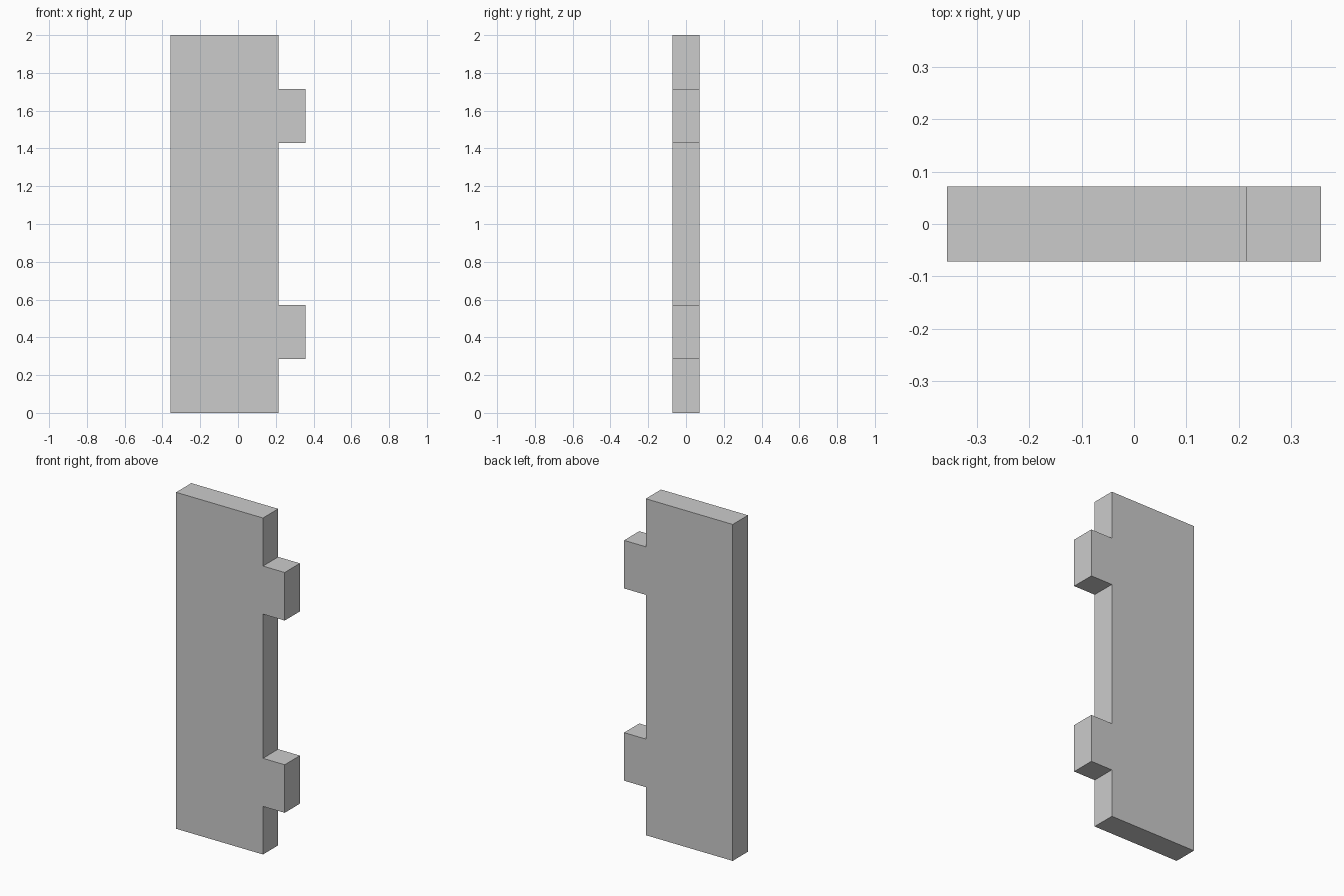
import bpy
import bmesh
from mathutils import Vector

if "Cube" in bpy.data.objects:
    bpy.data.objects.remove(bpy.data.objects["Cube"])

U = 2 / 14            # grid module: the panel is 14 modules tall
LEFT, EDGE, TIP = -2.5 * U, 1.5 * U, 2.5 * U
THICK = U


def tab_outline(z0, z1):
    """Outline points of one tab on the right edge, going upwards."""
    return [(EDGE, z0), (TIP, z0), (TIP, z1), (EDGE, z1)]


# Panel outline in x, z with two tabs on the right edge
outline = [(LEFT, 0), (EDGE, 0)]
for start in (2, 10):
    outline += tab_outline(start * U, (start + 2) * U)
outline += [(EDGE, 14 * U), (LEFT, 14 * U)]

# Extrude the outline from front to back
bm = bmesh.new()
front = bm.faces.new([bm.verts.new((x, -THICK / 2, z)) for x, z in outline])
result = bmesh.ops.extrude_face_region(bm, geom=[front], use_keep_orig=True)
back_verts = [g for g in result["geom"] if isinstance(g, bmesh.types.BMVert)]
bmesh.ops.translate(bm, verts=back_verts, vec=Vector((0, THICK, 0)))
bmesh.ops.recalc_face_normals(bm, faces=bm.faces)

mesh = bpy.data.meshes.new("tabbed_panel")
bm.to_mesh(mesh)
bm.free()
panel = bpy.data.objects.new("tabbed_panel", mesh)
bpy.context.collection.objects.link(panel)
